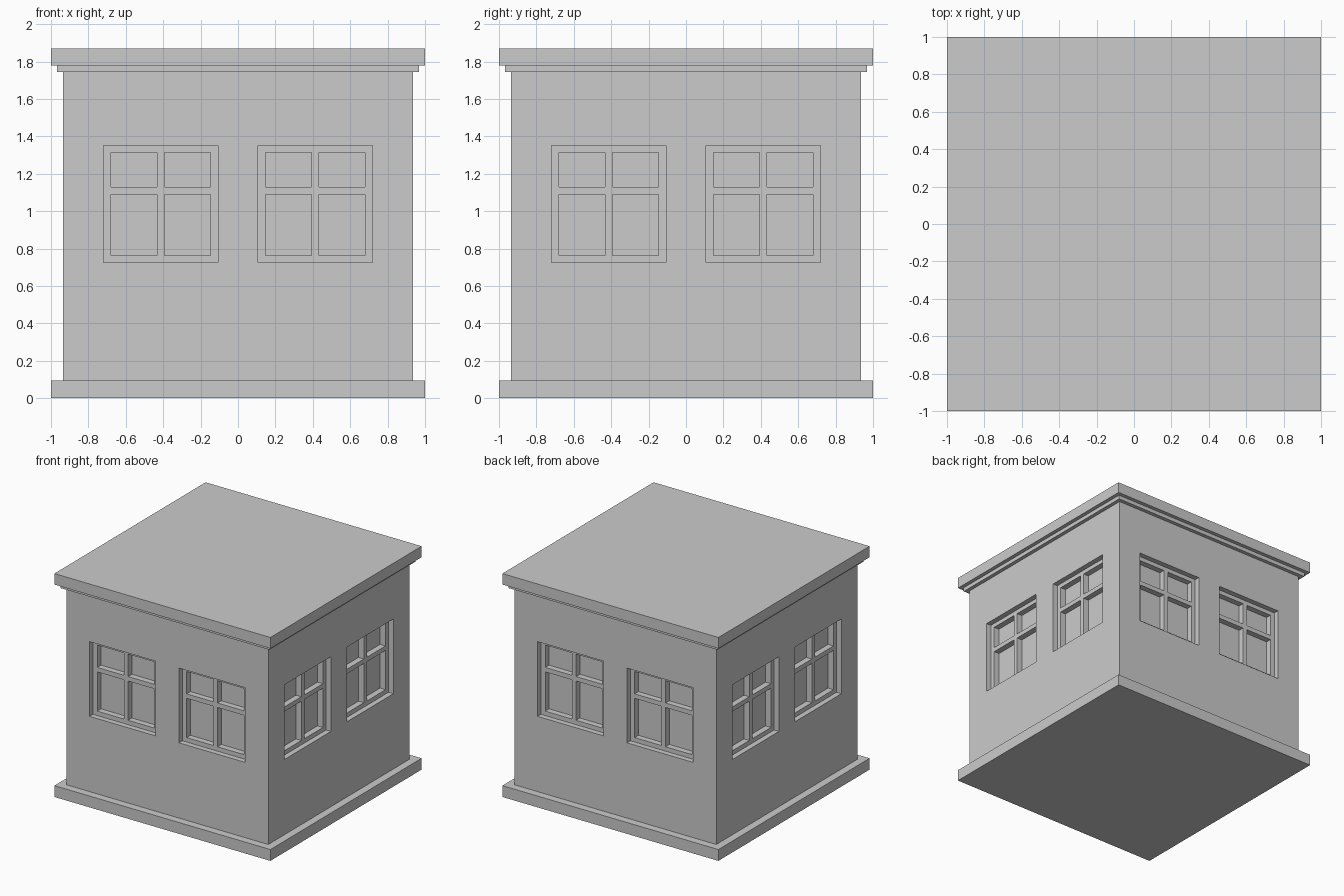
import bpy, bmesh
from math import pi
from mathutils import Matrix

if "Cube" in bpy.data.objects:
    bpy.data.objects.remove(bpy.data.objects["Cube"])

WALL = 0.935                                    # half width of the walls
BASE_TOP, CORNICE = 0.095, 1.745                # wall bottom and top
WIN_X, WIN_Z = (0.108, 0.72), (0.725, 1.35)     # right-hand window opening
PANE_X = [0.148, 0.394, 0.434, 0.68]            # pane edges across
PANE_Z = [0.762, 1.09, 1.128, 1.315]            # pane edges upward
FRAME_DEPTH, GLASS_DEPTH = 0.045, 0.095         # recesses behind the wall face


def slab(name, half, z0, z1):
    bm = bmesh.new()
    bmesh.ops.create_cube(bm, size=1, matrix=Matrix.Translation((0, 0, (z0 + z1) / 2))
                          @ Matrix.Diagonal((2 * half, 2 * half, z1 - z0, 1)))
    return finish(name, bm)


def finish(name, bm):
    mesh = bpy.data.meshes.new(name)
    bm.to_mesh(mesh)
    bm.free()
    obj = bpy.data.objects.new(name, mesh)
    bpy.context.collection.objects.link(obj)
    return obj


def lattice(name, grids, depth, thickness, is_hole):
    """Sheets of grid cells with holes, repeated on all four sides and thickened inward."""
    bm = bmesh.new()
    for side in range(4):
        turn = Matrix.Rotation(side * pi / 2, 4, 'Z')
        for xs, zs in grids:
            v = [[bm.verts.new(turn @ Matrix.Translation((x, depth - WALL, z)).translation)
                  for z in zs] for x in xs]
            for i in range(len(xs) - 1):
                for j in range(len(zs) - 1):
                    if not is_hole(i, j):
                        bm.faces.new((v[i][j], v[i + 1][j], v[i + 1][j + 1], v[i][j + 1]))
    bmesh.ops.delete(bm, geom=[p for p in bm.verts if not p.link_faces], context='VERTS')
    bmesh.ops.remove_doubles(bm, verts=bm.verts, dist=0.0001)
    obj = finish(name, bm)
    mod = obj.modifiers.new("thickness", 'SOLIDIFY')
    mod.thickness = thickness
    mod.offset = -1
    mod.use_even_offset = True
    return obj


def mirrored(xs):
    return [-x for x in reversed(xs)]


# Plinth and stepped flat roof
slab("plinth", 1.0, 0, BASE_TOP)
slab("cornice", 0.967, CORNICE, 1.778)
slab("roof_slab", 1.0, 1.778, 1.87)

# Walls with two window openings per side
wall_xs = [-WALL, *mirrored(WIN_X), *WIN_X, WALL]
lattice("walls", [(wall_xs, [BASE_TOP, *WIN_Z, CORNICE])], 0, 0.13,
        lambda i, j: i in (1, 3) and j == 1)

# Recessed window frames with four panes each
frame_xs = [WIN_X[0], *PANE_X, WIN_X[1]]
frame_zs = [WIN_Z[0], *PANE_Z, WIN_Z[1]]
lattice("window_frames", [(frame_xs, frame_zs), (mirrored(frame_xs), frame_zs)],
        FRAME_DEPTH, 0.055, lambda i, j: i % 2 == 1 and j % 2 == 1)

# Glass behind the frames
lattice("window_glass", [(WIN_X, WIN_Z), (mirrored(WIN_X), WIN_Z)],
        GLASS_DEPTH, 0.015, lambda i, j: False)
